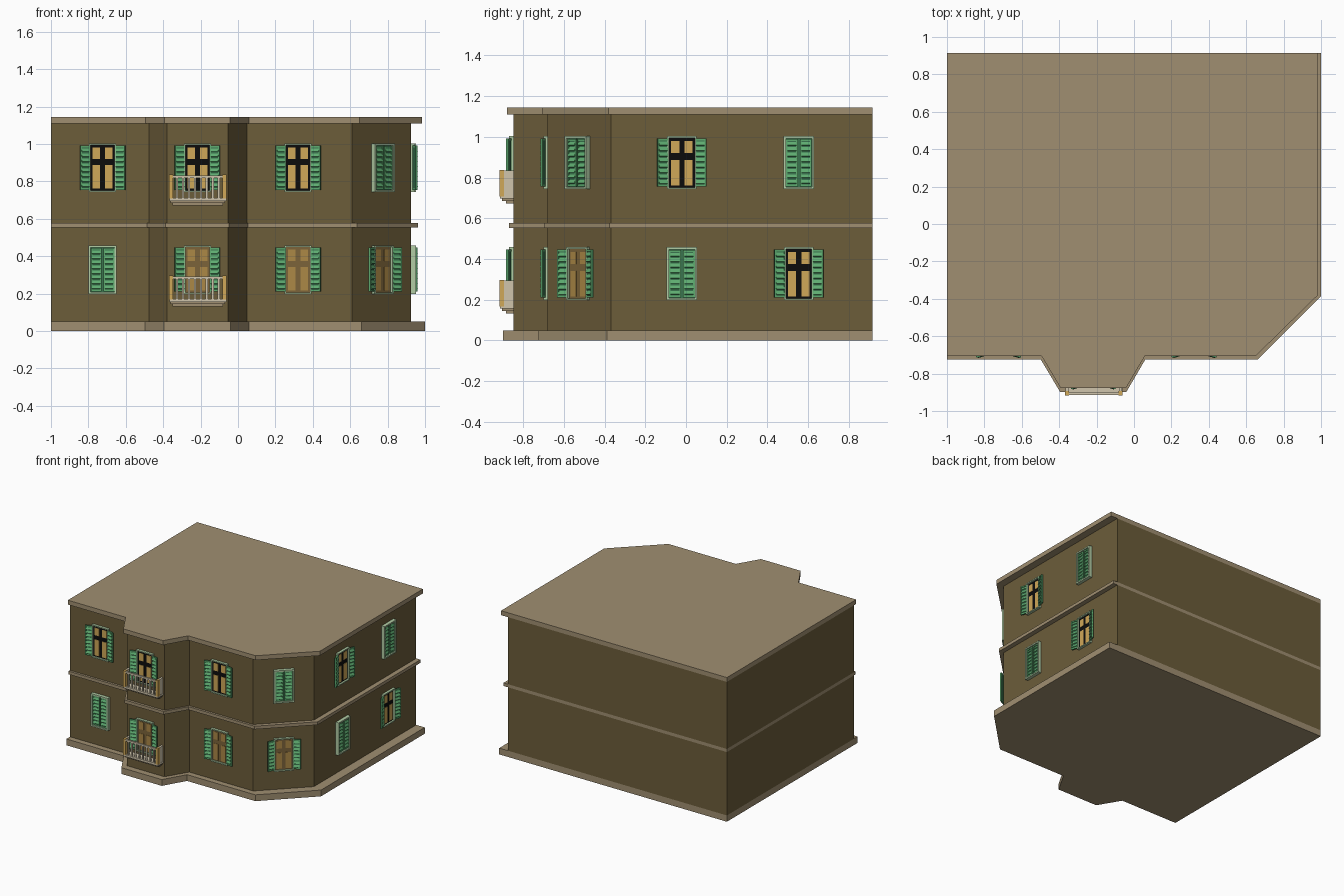
import bpy, bmesh, math
from mathutils import Matrix, Vector

if "Cube" in bpy.data.objects:
    bpy.data.objects.remove(bpy.data.objects["Cube"])


def srgb(r, g, b):
    f = lambda c: c / 12.92 if c <= 0.04045 else ((c + 0.055) / 1.055) ** 2.4
    return (f(r / 255), f(g / 255), f(b / 255), 1)


COLOURS = {
    "tan_trim": (160, 143, 113), "brown_wall": (108, 93, 58),
    "lit_glass": (208, 168, 88), "black_sash": (12, 12, 12),
    "dim_glass": (172, 136, 70), "wood_sash": (124, 100, 58),
    "shutter_green": (94, 172, 112), "shutter_dark_green": (58, 116, 78),
    "pale_green_frame": (178, 205, 165), "cream_stone": (208, 197, 172),
}
NAMES = list(COLOURS)
MATS = []
for n in NAMES:
    m = bpy.data.materials.new(n)
    m.diffuse_color = srgb(*COLOURS[n])
    m.use_nodes = True
    m.node_tree.nodes["Principled BSDF"].inputs["Base Color"].default_value = m.diffuse_color
    MATS.append(m)


def box(bm, c, s, colour, rot=Matrix()):
    mat = Matrix.Translation(c) @ rot @ Matrix.Diagonal((*s, 1))
    verts = bmesh.ops.create_cube(bm, size=1, matrix=mat)["verts"]
    for f in {f for v in verts for f in v.link_faces}:
        f.material_index = NAMES.index(colour)


def finish(bm, name, matrix=Matrix()):
    bmesh.ops.recalc_face_normals(bm, faces=bm.faces)
    me = bpy.data.meshes.new(name)
    bm.to_mesh(me)
    bm.free()
    for m in MATS:
        me.materials.append(m)
    ob = bpy.data.objects.new(name, me)
    ob.matrix_world = matrix
    bpy.context.collection.objects.link(ob)


# Footprint: wall corner and the outward step of the plinth at that corner
FOOT = [((-1, .915), (0, 0)), ((-1, -.68), (0, -.045)),
        ((-.476, -.68), (-.022, -.045)), ((-.38, -.848), (-.015, -.05)),
        ((-.053, -.848), (.012, -.05)), ((.048, -.68), (.012, -.045)),
        ((.61, -.68), (.05, -.045)), ((.925, -.368), (.075, -.019)),
        ((.925, .915), (.075, 0))]


def storey(name, z0, z1, tx, ty, colour):
    bm = bmesh.new()
    vs = [bm.verts.new((p[0] + d[0] * tx, p[1] + d[1] * ty, z0)) for p, d in FOOT]
    face = bm.faces.new(vs)
    top = bmesh.ops.extrude_face_region(bm, geom=[face])["geom"]
    for v in top:
        if isinstance(v, bmesh.types.BMVert):
            v.co.z = z1
    for f in bm.faces:
        f.material_index = NAMES.index(colour)
    finish(bm, name)


storey("plinth", 0, .05, 1, 1, "tan_trim")
storey("lower_walls", .05, .553, 0, 0, "brown_wall")
storey("floor_band", .553, .578, .5, .4, "tan_trim")
storey("upper_walls", .578, 1.11, 0, 0, "brown_wall")
storey("roof_cornice", 1.11, 1.145, .79, .6, "tan_trim")


# Windows: local x runs along the wall, -y points outward, z is from the centre
def frame(bm, w, h, depth, bar):
    for s in (-1, 1):
        box(bm, (s * (w - bar) / 2, -depth / 2, 0), (bar, depth, h - 2 * bar), "pale_green_frame")
        box(bm, (0, -depth / 2, s * (h - bar) / 2), (w, depth, bar), "pale_green_frame")


def leaf(bm, base, w, h):
    """Louvred leaf, hinged at local x = 0 and extending to +x."""
    n = 8
    add = lambda c, s, col, r=Matrix(): box(bm, base @ Vector(c), s, col, base.to_3x3().to_4x4() @ r)
    add((w / 2, 0, 0), (w, .006, h), "shutter_dark_green")
    for x in (.004, w - .004):
        add((x, -.002, 0), (.008, .012, h), "shutter_green")
    for z in (-1, 1):
        add((w / 2, -.002, z * (h / 2 - .005)), (w - .016, .012, .01), "shutter_green")
    step = (h - .02) / n
    tilt = Matrix.Rotation(math.radians(-25), 4, "X")
    for i in range(n):
        add((w / 2, -.006, -h / 2 + .01 + step * (i + .5)), (w - .014, .005, step * .66),
            "shutter_green", tilt)


def window(name, kind, matrix):
    bm = bmesh.new()
    if kind == "closed":
        frame(bm, .15, .26, .027, .011)
        box(bm, (0, -.003, 0), (.128, .006, .238), "shutter_dark_green")
        for x in (-.063, .005):
            leaf(bm, Matrix.Translation((x, -.011, 0)), .058, .234)
    else:
        sash, glass = {"lit": ("black_sash", "lit_glass"), "dim": ("wood_sash", "dim_glass")}[kind]
        frame(bm, .145, .26, .02, .009)
        box(bm, (0, -.003, 0), (.127, .006, .242), sash)
        for s in (-1, 1):
            box(bm, (s * .033, -.0065, .077), (.04, .004, .06), glass)
            box(bm, (s * .033, -.0065, -.049), (.04, .004, .126), glass)
        # leaves swung back, slightly off the wall
        a = math.radians(17)
        leaf(bm, Matrix.Translation((.066, -.011, 0)) @ Matrix.Rotation(-a, 4, "Z"), .057, .236)
        leaf(bm, Matrix.Translation((-.066, -.011, 0)) @ Matrix.Rotation(a, 4, "Z")
             @ Matrix.Translation((-.057, 0, 0)), .057, .236)
    finish(bm, name, matrix)


# position on plan, wall turn, lower kind, upper kind
WINDOWS = [("front_left", -.724, -.68, 0, "closed", "lit"),
           ("front_bay", -.217, -.848, 0, "dim", "lit"),
           ("front_middle", .321, -.68, 0, "dim", "lit"),
           ("corner", .7675, -.524, 45, "dim", "closed"),
           ("side_near", .925, -.02, 90, "closed", "lit"),
           ("side_far", .925, .554, 90, "lit", "closed")]
for name, x, y, deg, low, high in WINDOWS:
    for floor, z, kind in (("lower", .328, low), ("upper", .873, high)):
        window(f"{floor}_{name}_window", kind,
               Matrix.Translation((x, y, z)) @ Matrix.Rotation(math.radians(deg), 4, "Z"))


# Balconies on the bay: origin at the wall, z measured from the slab underside
def balcony(name, z):
    bm = bmesh.new()
    box(bm, (0, -.018, .008), (.27, .036, .016), "tan_trim")
    box(bm, (0, -.028, .02), (.29, .056, .014), "tan_trim")
    box(bm, (0, -.033, .032), (.305, .066, .016), "cream_stone")
    box(bm, (0, -.06, .153), (.305, .014, .014), "cream_stone")
    for s in (-1, 1):
        box(bm, (s * .143, -.057, .1), (.022, .024, .128), "lit_glass")
        box(bm, (s * .143, -.023, .1), (.016, .046, .126), "cream_stone")
    for i in range(8):
        box(bm, (-.112 + i * .032, -.06, .093), (.011, .01, .108), "cream_stone")
    finish(bm, name, Matrix.Translation((-.215, -.848, z)))


balcony("lower_balcony", .132)
balcony("upper_balcony", .672)
